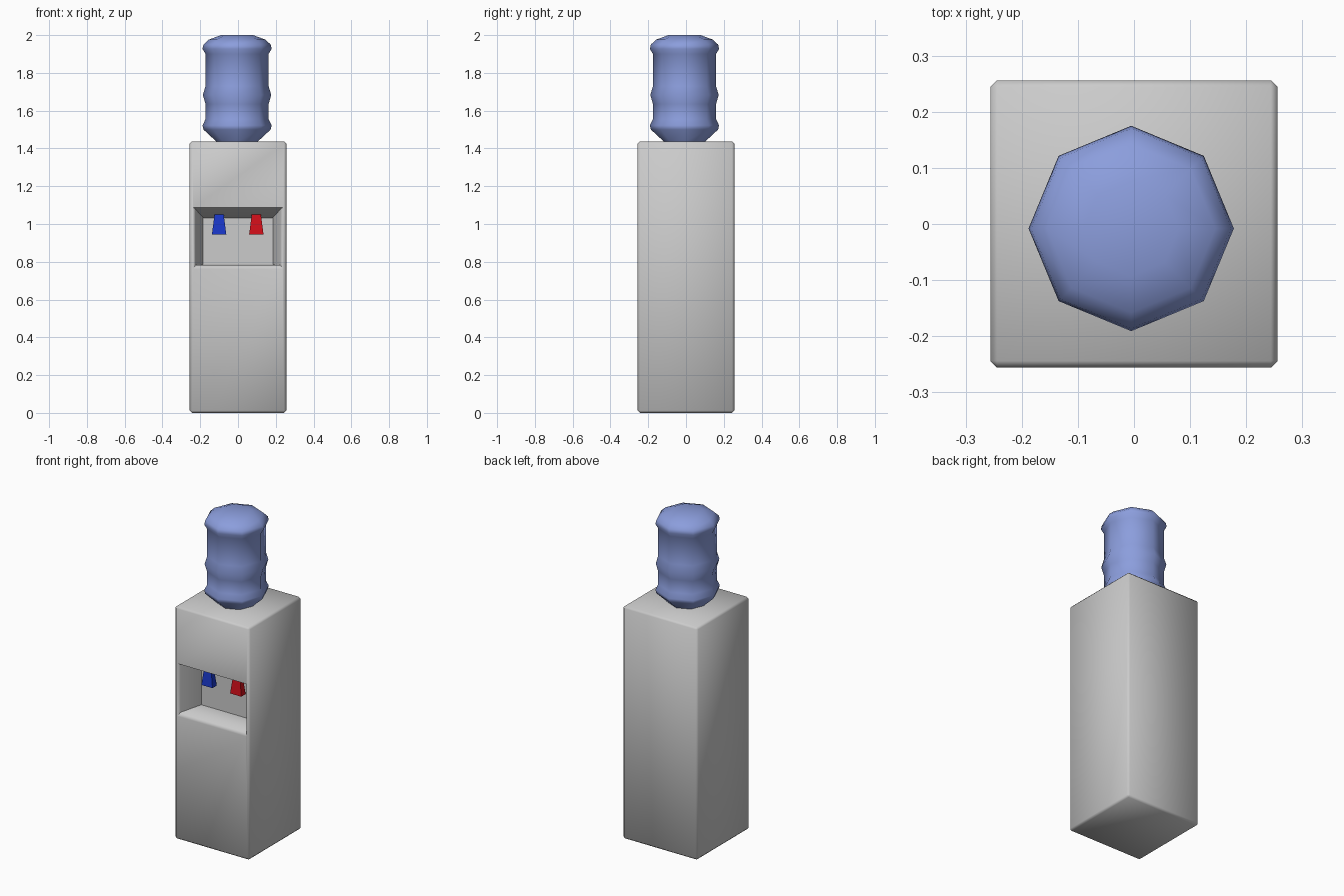
import bpy, bmesh, math
from mathutils import Matrix

if "Cube" in bpy.data.objects:
    bpy.data.objects.remove(bpy.data.objects["Cube"])


def finish(bm, name, color=None, smooth=True):
    bmesh.ops.recalc_face_normals(bm, faces=bm.faces)
    mesh = bpy.data.meshes.new(name)
    bm.to_mesh(mesh)
    bm.free()
    ob = bpy.data.objects.new(name, mesh)
    bpy.context.collection.objects.link(ob)
    if color:
        mat = bpy.data.materials.new(name + "_colour")
        mat.diffuse_color = (*color, 1)
        mat.use_nodes = True
        mat.node_tree.nodes["Principled BSDF"].inputs["Base Color"].default_value = mat.diffuse_color
        mesh.materials.append(mat)
    if smooth:
        bpy.ops.object.select_all(action='DESELECT')
        ob.select_set(True)
        bpy.context.view_layer.objects.active = ob
        bpy.ops.object.shade_smooth_by_angle(angle=math.radians(60))
    return ob


# Cabinet: chamfered box with a tapered recess stepped into its front face
H, W = 1.437, 0.512
bm = bmesh.new()
bmesh.ops.create_cube(bm, size=1, matrix=Matrix.Translation((0, 0, H / 2)) @ Matrix.Diagonal((W, W, H, 1)))
bmesh.ops.bevel(bm, geom=bm.edges[:], offset=0.012, segments=1, affect='EDGES')
front = min(bm.faces, key=lambda f: f.calc_center_median().y)
# half width, bottom, top, y of each ring, from opening to back panel
for hw, z0, z1, y in [(0.236, 0.762, 1.087, -0.256),
                      (0.225, 0.782, 1.078, -0.240),
                      (0.184, 0.785, 1.033, -0.095)]:
    bmesh.ops.inset_individual(bm, faces=[front], thickness=0.005)
    mid = front.calc_center_median().z
    for v in front.verts:
        v.co = (math.copysign(hw, v.co.x), y, z1 if v.co.z > mid else z0)
finish(bm, "cabinet")

# Water bottle: eight-sided lathe with raised ribs
profile = [(0.105, 1.42), (0.11, 1.437), (0.178, 1.500), (0.183, 1.522), (0.167, 1.555),
           (0.167, 1.635), (0.181, 1.683), (0.167, 1.73), (0.167, 1.90),
           (0.183, 1.927), (0.178, 1.950), (0.150, 1.976), (0.085, 2.0)]
SIDES = 8
bm = bmesh.new()
rings = [[bm.verts.new((-0.005 + r * math.cos(math.tau * i / SIDES),
                        -0.008 + r * math.sin(math.tau * i / SIDES), z))
          for i in range(SIDES)] for r, z in profile]
for a, b in zip(rings, rings[1:]):
    for i in range(SIDES):
        j = (i + 1) % SIDES
        bm.faces.new((a[i], a[j], b[j], b[i]))
bm.faces.new(rings[0])
bm.faces.new(rings[-1])
finish(bm, "water_bottle", (0.26, 0.34, 0.72))


# Taps: small wedges hanging from the recess ceiling
def tap(name, x, color):
    bm = bmesh.new()
    bmesh.ops.create_cube(bm, size=1)
    for v in bm.verts:
        top = v.co.z > 0
        v.co = (x + v.co.x * (0.048 if top else 0.076),
                -0.14 + v.co.y * (0.026 if top else 0.042),
                1.052 if top else 0.945)
    finish(bm, name, color, smooth=False)


tap("cold_tap", -0.1, (0.01, 0.04, 0.6))
tap("hot_tap", 0.097, (0.65, 0.005, 0.01))
